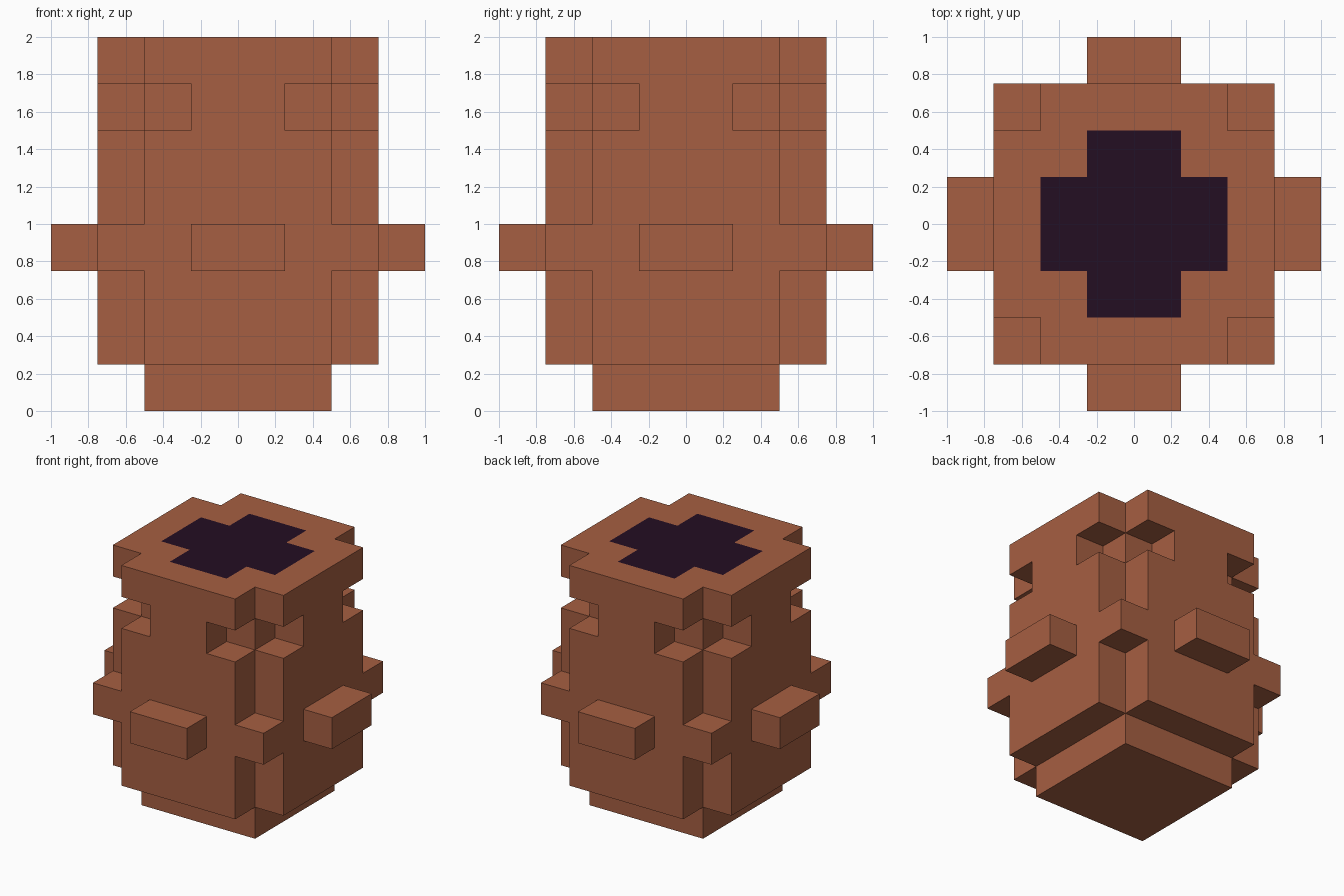
import bpy
import bmesh
from mathutils import Vector

default = bpy.data.objects.get("Cube")
if default:
    bpy.data.objects.remove(default)

UNIT = 0.25  # every part snaps to this block size


def make_material(name, colour):
    mat = bpy.data.materials.new(name)
    mat.use_nodes = True
    mat.diffuse_color = (*colour, 1)
    bsdf = mat.node_tree.nodes["Principled BSDF"]
    bsdf.inputs["Base Color"].default_value = (*colour, 1)
    bsdf.inputs["Roughness"].default_value = 0.9
    return mat


clay = make_material("terracotta", (0.381, 0.114, 0.054))
dark = make_material("dark_opening", (0.0176, 0.0044, 0.016))


# Part rules: a = smaller, b = larger horizontal distance from the axis in
# blocks (block centres), z = height in blocks.
def in_base(a, b, z):
    return b < 2 and 0 < z < 1


def in_body(a, b, z):
    if not (1 < z < 8 and b < 3):
        return False
    if 6 < z < 7:                      # notched eye band
        return b < 2 or a < 1
    return a < 2 or 3 < z < 4          # open corners, closed by corner studs


def in_knobs(a, b, z):
    return 3 < b < 4 and a < 1 and 3 < z < 4


PARTS = {"base": in_base, "body": in_body, "side_knobs": in_knobs}


def inside(rule, p):
    a, b = sorted((abs(p.x), abs(p.y)))
    return rule(a, b, p.z)


def is_opening(p):
    # cross-shaped dark opening on the flat top
    a, b = sorted((abs(p.x), abs(p.y)))
    return p.z > 7.9 and a < 1 and b < 2


def build_part(name, rule):
    bm = bmesh.new()
    axes = [Vector(v) for v in ((1, 0, 0), (0, 1, 0), (0, 0, 1))]
    cells = [Vector((x + 0.5, y + 0.5, z + 0.5))
             for x in range(-4, 4) for y in range(-4, 4) for z in range(8)]
    for cell in cells:
        if not inside(rule, cell):
            continue
        for i, axis in enumerate(axes):
            for sign in (-1, 1):
                normal = axis * sign
                if any(inside(r, cell + normal) for r in PARTS.values()):
                    continue
                u = axes[(i + 1) % 3] * 0.5
                v = axes[(i + 2) % 3] * 0.5 * sign
                c = cell + normal * 0.5
                corners = (c - u - v, c + u - v, c + u + v, c - u + v)
                face = bm.faces.new([bm.verts.new(k * UNIT) for k in corners])
                face.material_index = int(is_opening(c))
    # weld the blocks and merge flat areas into large clean faces
    bmesh.ops.remove_doubles(bm, verts=bm.verts, dist=0.001)
    bmesh.ops.dissolve_limit(bm, angle_limit=0.01, verts=bm.verts,
                             edges=bm.edges, delimit={"MATERIAL"})
    mesh = bpy.data.meshes.new(name)
    bm.to_mesh(mesh)
    bm.free()
    mesh.materials.append(clay)
    if name == "body":
        mesh.materials.append(dark)
    bpy.context.collection.objects.link(bpy.data.objects.new(name, mesh))


for part_name, part_rule in PARTS.items():
    build_part(part_name, part_rule)
